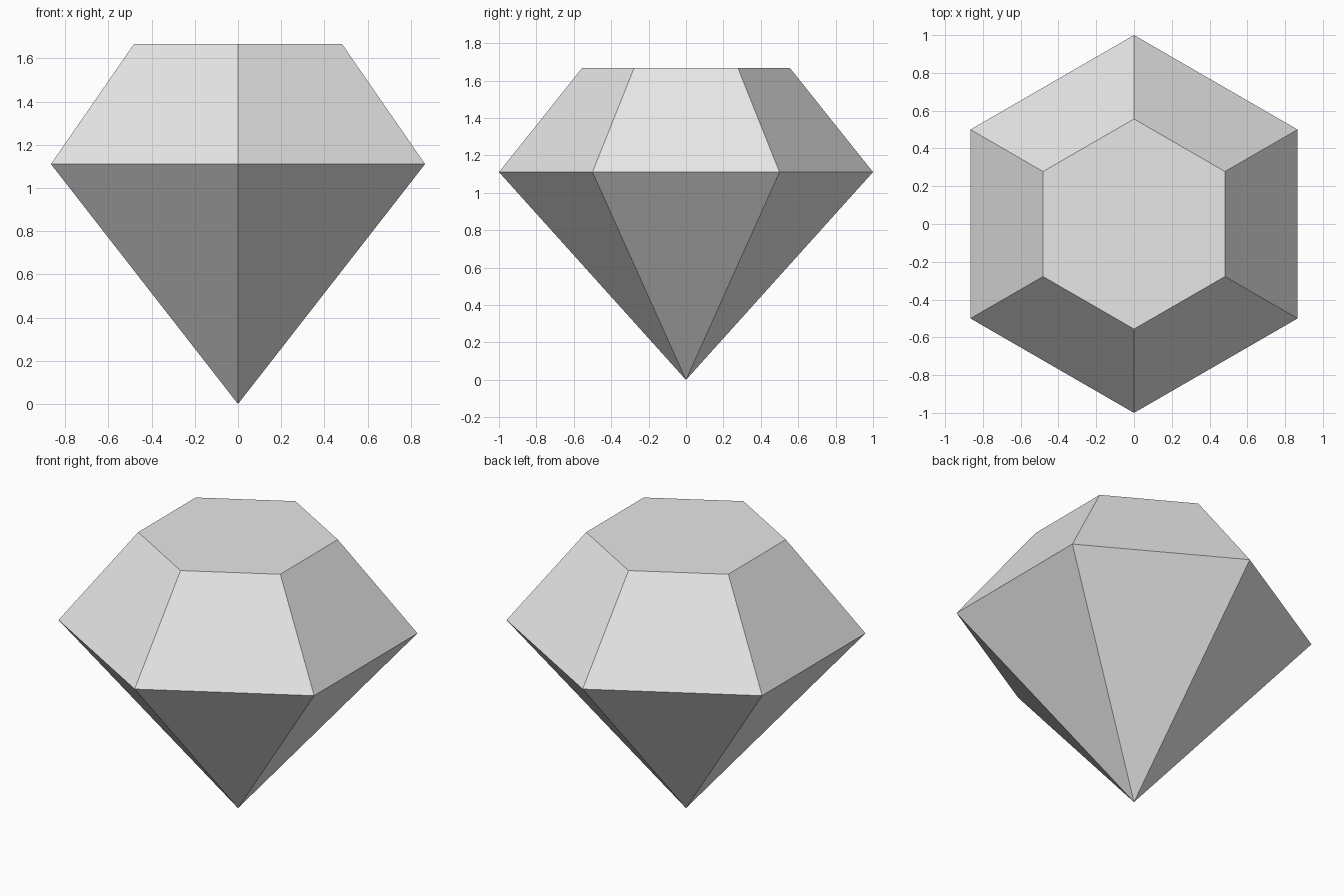
import bpy
import bmesh
from math import cos, sin, pi

cube = bpy.data.objects.get("Cube")
if cube:
    bpy.data.objects.remove(cube, do_unlink=True)

SIDES = 6
GIRDLE_RADIUS, GIRDLE_Z = 1.0, 1.111
TABLE_RADIUS, TABLE_Z = 0.556, 1.667

# Single pale grey stone colour
grey = bpy.data.materials.new("pale_grey")
grey.use_nodes = True
colour = (0.8, 0.8, 0.8, 1.0)
grey.diffuse_color = colour
grey.node_tree.nodes["Principled BSDF"].inputs["Base Color"].default_value = colour

bm = bmesh.new()


def ring(radius, z):
    """Hexagon of vertices with a corner on the y axis."""
    angles = [pi / 2 + 2 * pi * i / SIDES for i in range(SIDES)]
    return [bm.verts.new((radius * cos(a), radius * sin(a), z)) for a in angles]


tip = bm.verts.new((0, 0, 0))
girdle = ring(GIRDLE_RADIUS, GIRDLE_Z)
table = ring(TABLE_RADIUS, TABLE_Z)

# Pavilion facets below the girdle, crown facets above it
for i in range(SIDES):
    j = (i + 1) % SIDES
    bm.faces.new((tip, girdle[j], girdle[i]))
    bm.faces.new((girdle[i], girdle[j], table[j], table[i]))

# Flat table on top
bm.faces.new(table)
bmesh.ops.recalc_face_normals(bm, faces=bm.faces)

mesh = bpy.data.meshes.new("cut_gem")
bm.to_mesh(mesh)
bm.free()
mesh.materials.append(grey)
gem = bpy.data.objects.new("cut_gem", mesh)
bpy.context.collection.objects.link(gem)
